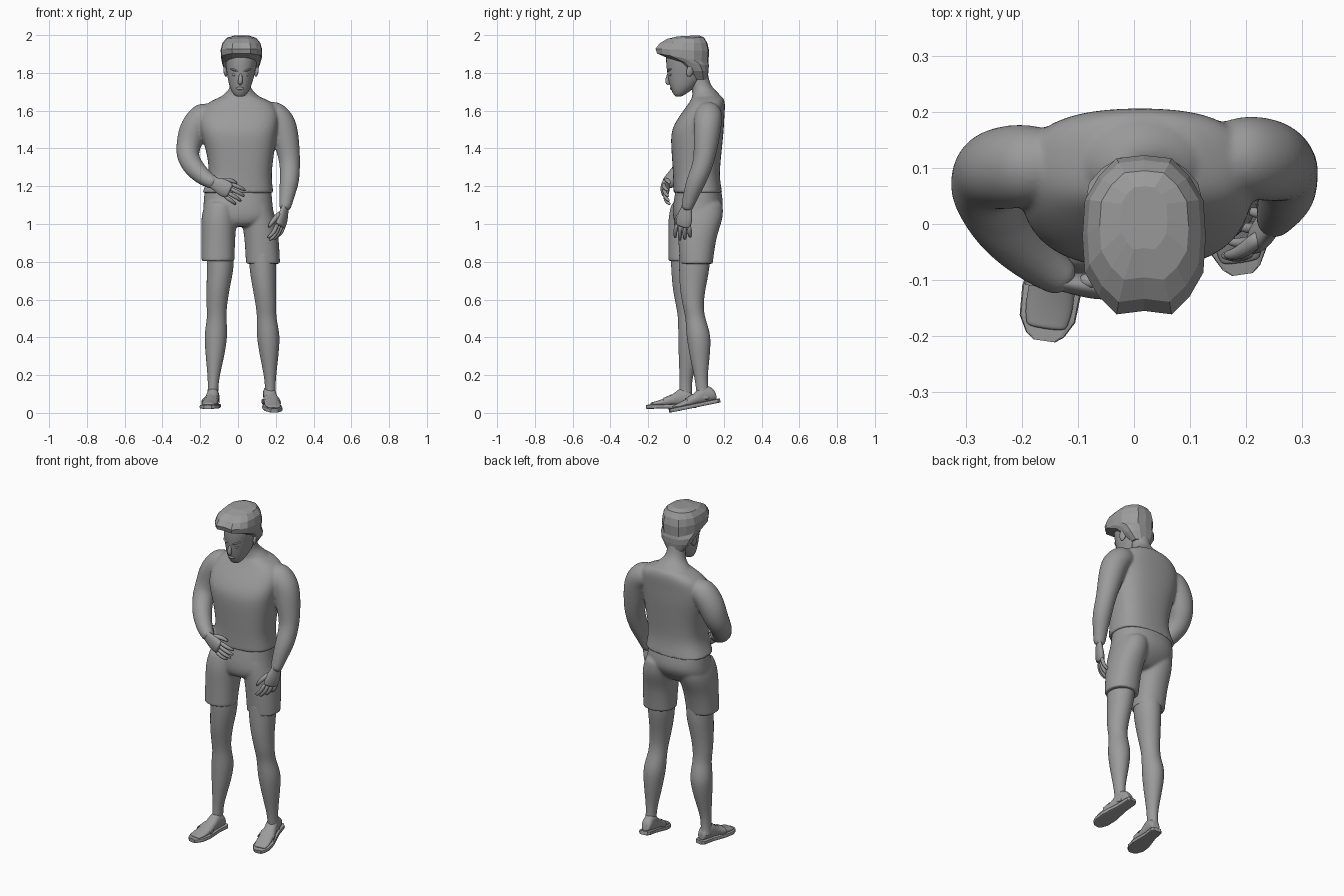
import bpy, bmesh, math
from mathutils import Vector as V

GREY = bpy.data.materials.new("grey")
GREY.diffuse_color = (.33, .33, .33, 1)


def loft(name, rings, n=14, sub=2, smooth=True, caps=(True, True), tweak=None):
    """Skin rings of (centre, half-axis u, half-axis v, squareness)."""
    if sub == 2:  # spline midpoints keep the limb contours
        dense, m = [], len(rings) - 1
        for i in range(m):
            q = [rings[max(0, min(m, j))] for j in (i - 1, i, i + 1, i + 2)]
            dense += [rings[i], tuple((q[1][k] + q[2][k]) * .5625 - (q[0][k] + q[3][k]) * .0625 for k in range(4))]
        rings = dense + [rings[-1]]
    bm = bmesh.new()
    loops = []
    for k, (c, u, v, e) in enumerate(rings):
        loop = []
        for i in range(n):
            a = 2 * math.pi * i / n - math.pi / 2
            ca, sa = math.cos(a), math.sin(a)
            p = math.copysign(abs(ca) ** (2 / e), ca)
            q = math.copysign(abs(sa) ** (2 / e), sa)
            s = tweak(k, i) if tweak else 1
            loop.append(bm.verts.new(c + (u * p + v * q) * s))
        loops.append(loop)
    for a, b in zip(loops, loops[1:]):
        for i in range(n):
            j = (i + 1) % n
            bm.faces.new((a[i], a[j], b[j], b[i]))
    for use, loop in zip(caps, (loops[0], loops[-1])):
        if use:
            bm.faces.new(loop)
    bmesh.ops.recalc_face_normals(bm, faces=bm.faces)
    for f in bm.faces:
        f.smooth = smooth
    me = bpy.data.meshes.new(name)
    bm.to_mesh(me)
    bm.free()
    me.materials.append(GREY)
    ob = bpy.data.objects.new(name, me)
    bpy.context.collection.objects.link(ob)
    if sub:
        m = ob.modifiers.new("smooth", 'SUBSURF')
        m.levels = m.render_levels = sub
    return ob


def stack(name, rows, e=2.0, **kw):
    """Horizontal sections: x, y, z, half width, half depth, optional rise to the back."""
    return loft(name, [(V(r[:3]), V((r[3], 0, 0)), V((0, r[4], r[5] if len(r) > 5 else 0)), e)
                       for r in rows], **kw)


def tube(name, rows, side=(0, 1, 0), flat=1.0, **kw):
    """Round limb through x, y, z, radius; flat scales across the side axis."""
    pts = [V(r[:3]) for r in rows]
    rings = []
    for i, p in enumerate(pts):
        t = (pts[min(i + 1, len(pts) - 1)] - pts[max(i - 1, 0)]).normalized()
        s = V(side)
        s = (s - t * s.dot(t)).normalized()
        rings.append((p, s * rows[i][3], t.cross(s) * rows[i][3] * flat, 2.0))
    return loft(name, rings, **kw)


def fuse(name, obs, passes):
    """Join overlapping parts into one blended skin."""
    bpy.ops.object.select_all(action='DESELECT')
    for o in obs:
        o.select_set(True)
    bpy.context.view_layer.objects.active = obs[0]
    bpy.ops.object.join()
    obs[0].name = name
    r = obs[0].modifiers.new("blend", 'REMESH')
    r.mode, r.voxel_size, r.use_smooth_shade = 'VOXEL', .007, True
    s = obs[0].modifiers.new("relax", 'SMOOTH')
    s.factor, s.iterations = .5, passes


def blob(name, loc, size, rot=(0, 0, 0)):
    bpy.ops.mesh.primitive_uv_sphere_add(segments=14, ring_count=8, location=loc, rotation=rot)
    ob = bpy.context.object
    ob.name = name
    ob.scale = size
    ob.data.materials.append(GREY)
    bpy.ops.object.shade_smooth()


# Upper body: shirt, neck and arms
shirt = stack("shirt", [(0, .062, 1.165, .189, .13), (0, .062, 1.175, .189, .13), (.012, .055, 1.26, .168, .125),
                        (.012, .056, 1.38, .182, .134), (.004, .061, 1.49, .206, .14), (.006, .084, 1.57, .212, .121),
                        (.012, .108, 1.632, .185, .1), (.012, .114, 1.665, .125, .086), (.012, .112, 1.675, .1, .076)],
              e=2.6, n=18)
neck = stack("neck", [(.01, .11, 1.63, .14, .09), (.012, .11, 1.675, .105, .08), (.012, .094, 1.707, .067, .064),
                      (.012, .074, 1.75, .052, .053), (.014, .06, 1.84, .052, .052)])
arm_r = tube("arm_right", [(-.11, .11, 1.58, .05), (-.18, .105, 1.575, .074), (-.232, .1, 1.51, .076),
                           (-.258, .088, 1.43, .069), (-.265, .052, 1.36, .061), (-.23, -.01, 1.295, .055),
                           (-.17, -.068, 1.24, .044), (-.115, -.104, 1.212, .033)])
arm_l = tube("arm_left", [(.12, .12, 1.59, .05), (.185, .12, 1.583, .073), (.234, .115, 1.53, .076),
                          (.26, .105, 1.42, .067), (.274, .09, 1.32, .056), (.272, .055, 1.23, .053),
                          (.259, .025, 1.15, .042), (.246, .0, 1.07, .03)])
fuse("shirt_and_arms", [shirt, neck, arm_r, arm_l], 6)

# Shorts
seat = stack("shorts_seat", [(0, .065, 1.185, .182, .124), (0, .065, 1.175, .182, .124), (0, .064, 1.1, .188, .136),
                             (.004, .048, 1.04, .188, .12), (.01, .035, 1.0, .13, .09), (.012, .035, .985, .05, .06)],
             e=2.3)
leg_r = stack("leg_right", [(-.09, .047, 1.13, .08, .12), (-.1, .032, 1.04, .096, .128), (-.104, .008, .93, .092, .104),
                            (-.106, -.006, .815, .09, .09), (-.106, -.006, .805, .09, .09)], e=2.2)
leg_l = stack("leg_left", [(.09, .072, 1.13, .08, .122), (.106, .074, 1.04, .093, .126), (.124, .06, .93, .093, .105),
                           (.132, .055, .8, .093, .09), (.132, .055, .79, .093, .09)], e=2.2)
fuse("shorts", [seat, leg_r, leg_l], 8)

# Legs: height, half width, half depth, then centre for each side
shape = [(.88, .073, .084), (.77, .073, .083), (.66, .063, .07), (.57, .056, .057), (.5, .053, .054),
         (.41, .062, .065), (.3, .05, .054), (.18, .031, .035), (.1, .029, .035), (.05, .033, .04)]
centres = {
    "right": [(-.093, .0), (-.094, .002), (-.105, -.002), (-.112, .002), (-.113, .01),
              (-.117, .022), (-.122, .014), (-.13, .0), (-.133, -.002), (-.134, .004)],
    "left": [(.13, .046), (.131, .044), (.139, .036), (.148, .038), (.152, .05),
             (.16, .066), (.165, .073), (.17, .08), (.171, .09), (.171, .1)]}
for side, cs in centres.items():
    stack("leg_" + side, [(x, y, z + (.02 if z < .1 else 0), rx, ry)
                          for (x, y), (z, rx, ry) in zip(cs, shape)])


# Feet with sandals
def foot(side, heel, toe):
    heel, toe = V(heel), V(toe)
    d = toe - heel
    s = d.cross(V((0, 0, 1))).normalized()
    up = s.cross(d).normalized()
    sole = [(0, .022), (.05, .034), (.3, .036), (.65, .053), (.85, .05), (.96, .034), (1, .02)]
    loft("sandal_sole_" + side, [(heel + d * t, s * w, up * .011, 6) for t, w in sole],
         n=12, sub=0, smooth=False)
    body = [(.05, .018, .025, .018), (.1, .03, .04, .035), (.28, .034, .05, .05), (.45, .037, .034, .032),
            (.65, .043, .022, .02), (.82, .042, .016, .012), (.92, .034, .014, .008)]
    loft("foot_" + side, [(heel + d * t + up * h, s * w, up * k, 2.2) for t, w, h, k in body])
    band = [(.5, .043, .031, .032), (.58, .048, .026, .028), (.64, .05, .023, .025)]
    loft("sandal_strap_" + side, [(heel + d * t + up * h, s * w, up * k, 2.3) for t, w, h, k in band],
         sub=1, caps=(False, False))


foot("right", (-.122, .052, .038), (-.16, -.208, .032))
foot("left", (.155, .178, .066), (.193, -.088, .012))


# Hands: palm, four curled fingers and a thumb
def hand(side, wrist, d, across, curl):
    w, d, a, c = V(wrist), V(d).normalized(), V(across).normalized(), V(curl).normalized()
    palm = [(-.05, .029), (-.01, .033), (.02, .041), (.055, .047), (.09, .042)]
    tube("palm_" + side, [(*(w + d * t), r) for t, r in palm], side=a, flat=.5)
    for k, ln in enumerate((.072, .082, .077, .06)):
        o = (1.5 - k) * .022
        path = [(.072, 0, .0125), (.085 + ln * .45, .004, .012), (.085 + ln * .8, .018, .01),
                (.085 + ln, .034, .006)]
        tube(f"finger_{side}_{k + 1}", [(*(w + d * t + a * o * (.9 + t * 3) + c * h), r) for t, h, r in path],
             side=a, n=8, sub=1)
    path = [(.01, .02, .005, .018), (.045, .05, .015, .015), (.075, .06, .027, .012), (.1, .058, .037, .006)]
    tube("thumb_" + side, [(*(w + d * t + a * o + c * h), r) for t, o, h, r in path], side=a, n=8, sub=1)


hand("right", (-.12, -.105, 1.213), (.13, -.015, -.065), (.45, -.1, .85), (0, 1, -.2))
hand("left", (.246, .0, 1.07), (-.04, -.03, -.15), (-.45, -.88, .1), (-.9, .42, 0))

# Head
stack("head", [(.011, -.04, 1.675, .02, .016), (.011, -.034, 1.688, .037, .034), (.012, -.018, 1.722, .056, .066),
               (.014, -.002, 1.77, .07, .095), (.016, .003, 1.82, .08, .108), (.018, .003, 1.88, .087, .112),
               (.018, .0, 1.94, .075, .1)], e=2.1)
tube("nose", [(.015, -.088, 1.805, .008), (.013, -.097, 1.775, .011), (.012, -.102, 1.75, .014),
              (.012, -.087, 1.739, .011)], side=(1, 0, 0), n=8, sub=1)
blob("mouth", (.011, -.077, 1.718), (.022, .009, .008))
for s, word in ((-1, "right"), (1, "left")):
    blob("eye_" + word, (.015 + s * .032, -.081, 1.79), (.015, .009, .007), (0, -s * .15, s * .3))
    blob("brow_" + word, (.015 + s * .034, -.087, 1.815), (.024, .01, .006), (0, -s * .3, s * .5))
    blob("ear_" + word, (.016 + s * .082, .022, 1.812), (.01, .02, .034), (-.25, s * .15, s * .3))


# Faceted hair swept forward, with a groove down the fringe
def groove(k, i):
    return .91 if i == 0 and k > 2 else (1.02 if i % 2 else .99)


stack("hair", [(.014, .076, 1.765, .055, .037), (.016, .06, 1.81, .088, .06), (.017, .034, 1.85, .102, .088, -.01),
               (.018, -.02, 1.88, .109, .14, -.024), (.018, -.022, 1.922, .111, .146, -.006),
               (.018, -.015, 1.957, .102, .13), (.018, -.004, 1.984, .08, .1, .004),
               (.018, .01, 1.996, .042, .058, .003)],
      e=2.3, n=16, sub=0, smooth=False, tweak=groove)
